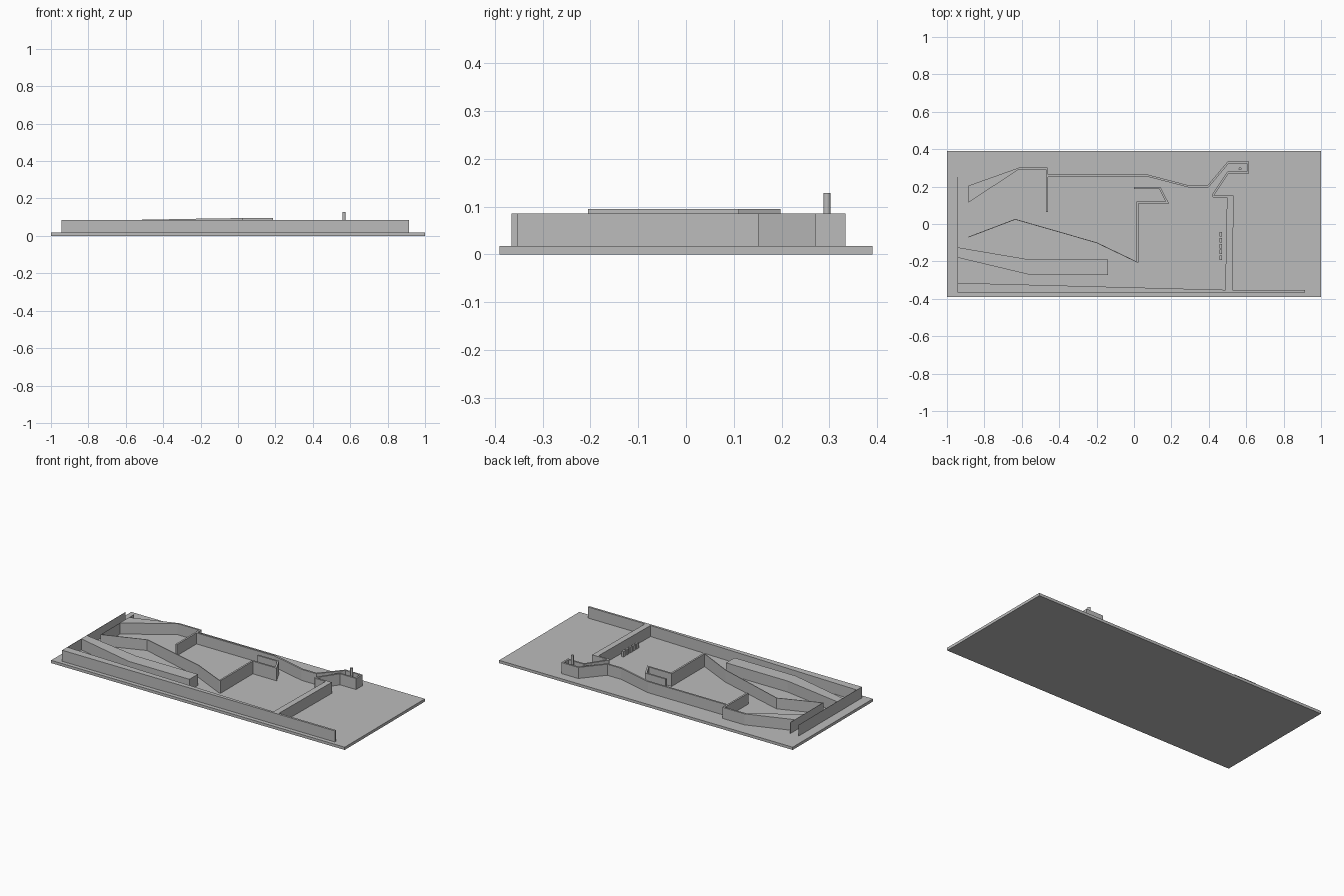
import bpy
import bmesh
from mathutils import Vector

cube = bpy.data.objects.get("Cube")
if cube:
    bpy.data.objects.remove(cube)

FLOOR, TOP, HIGH = 0.017, 0.085, 0.095
THIN, WALL = 0.002, 0.011

grey = bpy.data.materials.new("plain grey")
grey.use_nodes = True
grey.diffuse_color = (0.5, 0.5, 0.5, 1)
grey.node_tree.nodes["Principled BSDF"].inputs["Base Color"].default_value = grey.diffuse_color


def prism(name, outline, bottom=FLOOR, tops=TOP):
    """Upright solid from a plan outline; tops is one height or one per point."""
    if not isinstance(tops, list):
        tops = [tops] * len(outline)
    bm = bmesh.new()
    low = [bm.verts.new((p[0], p[1], bottom)) for p in outline]
    high = [bm.verts.new((p[0], p[1], t)) for p, t in zip(outline, tops)]
    n = len(outline)
    bm.faces.new(low)
    bm.faces.new(high)
    for i in range(n):
        j = (i + 1) % n
        bm.faces.new((low[i], low[j], high[j], high[i]))
    bmesh.ops.recalc_face_normals(bm, faces=bm.faces)
    mesh = bpy.data.meshes.new(name)
    bm.to_mesh(mesh)
    bm.free()
    mesh.materials.append(grey)
    obj = bpy.data.objects.new(name, mesh)
    bpy.context.collection.objects.link(obj)
    return obj


def box(name, x0, x1, y0, y1, bottom=FLOOR, top=TOP):
    return prism(name, [(x0, y0), (x1, y0), (x1, y1), (x0, y1)], bottom, top)


def wall(name, path, thick=WALL, tops=TOP):
    """Wall that follows a plan path, with mitred corners."""
    pts = [Vector(p) for p in path]
    dirs = [(b - a).normalized() for a, b in zip(pts, pts[1:])]
    left, right = [], []
    for i, p in enumerate(pts):
        a, b = dirs[max(i - 1, 0)], dirs[min(i, len(dirs) - 1)]
        na, nb = Vector((-a.y, a.x)), Vector((-b.y, b.x))
        m = (na + nb).normalized()
        off = m * (thick / 2 / m.dot(na))
        left.append(p + off)
        right.append(p - off)
    if isinstance(tops, list):
        tops = tops + tops[::-1]
    return prism(name, left + right[::-1], FLOOR, tops)


# Base board
box("base_board", -1, 1, -0.39, 0.39, 0, FLOOR)

# Thin entrance walls on the -x end
wall("outer_end_wall", [(-0.942, -0.365), (-0.942, 0.25)], THIN)
wall("inner_end_wall", [(-0.885, -0.07), (-0.885, 0.25)], THIN)

# Front boundary, thicker towards the -x end
prism("front_wall", [(-0.942, -0.365), (0.915, -0.365), (0.915, -0.352),
                     (0.49, -0.352), (-0.942, -0.315)])

# Solid bent island
prism("bent_island", [(-0.942, -0.18), (-0.555, -0.272), (-0.14, -0.272),
                      (-0.14, -0.19), (-0.56, -0.19), (-0.942, -0.125)])

# Zigzag divider that rises to the hooked wall
wall("zigzag_divider", [(-0.885, -0.07), (-0.635, 0.025), (-0.2, -0.1), (0.015, -0.203)],
     0.004, [TOP, 0.084, 0.092, HIGH])
wall("hooked_wall", [(0.019, -0.205), (0.019, 0.115), (0.178, 0.115),
                     (0.138, 0.192), (0, 0.192)], WALL, HIGH)

# Back boundary: tapered wedge, stub and long run into the pin chamber
prism("tapered_wedge", [(-0.885, 0.115), (-0.615, 0.292), (-0.47, 0.292),
                        (-0.46, 0.303), (-0.61, 0.303), (-0.885, 0.205)])
wall("stub_wall", [(-0.465, 0.3), (-0.465, 0.065)])
wall("back_and_chamber_wall", [(-0.46, 0.258), (0.075, 0.258), (0.297, 0.2),
                               (0.395, 0.2), (0.503, 0.328), (0.61, 0.328),
                               (0.61, 0.275), (0.503, 0.275), (0.42, 0.152)])

# Cross wall with its short return
prism("cross_wall", [(0.415, 0.152), (0.425, 0.141), (0.497, 0.141), (0.488, -0.352),
                     (0.526, -0.352), (0.533, 0.152)])

# Upright pin in the chamber
bpy.ops.mesh.primitive_cylinder_add(vertices=16, radius=0.0075, depth=0.128 - FLOOR,
                                    location=(0.567, 0.295, (0.128 + FLOOR) / 2))
pin = bpy.context.object
pin.name = "chamber_pin"
pin.data.materials.append(grey)
bpy.ops.object.shade_smooth_by_angle()

# Row of small blocks beside the cross wall
for i in range(5):
    y = -0.18 + i * 0.031
    box(f"small_block_{i + 1}", 0.456, 0.47, y - 0.012, y + 0.012, FLOOR, 0.05)
